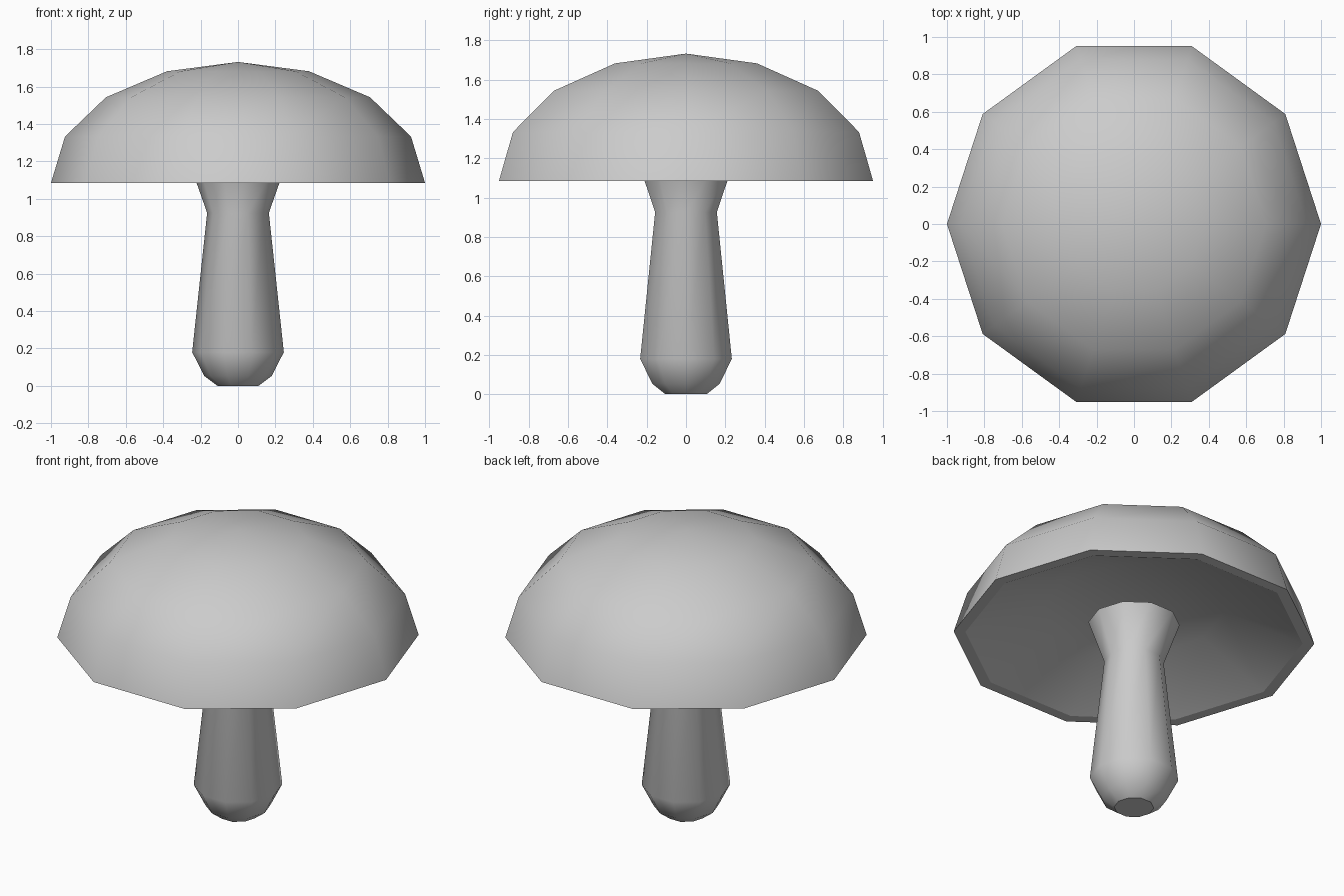
import bpy, bmesh, math

if "Cube" in bpy.data.objects:
    bpy.data.objects.remove(bpy.data.objects["Cube"])

SIDES = 10


def lathe(name, profile, sharp_rings=()):
    """Spin (radius, z) points round z; rings listed in sharp_rings get hard edges."""
    bm = bmesh.new()
    rings = []
    for r, z in profile:
        if r == 0:
            rings.append([bm.verts.new((0, 0, z))] * SIDES)
            continue
        angles = [2 * math.pi * i / SIDES for i in range(SIDES)]
        rings.append([bm.verts.new((r * math.cos(a), r * math.sin(a), z)) for a in angles])
    for low, high in zip(rings, rings[1:]):
        for i in range(SIDES):
            j = (i + 1) % SIDES
            corners = dict.fromkeys((low[i], low[j], high[j], high[i]))
            bm.faces.new(list(corners)).smooth = True
    for k in sharp_rings:
        for i in range(SIDES):
            bm.edges.get((rings[k][i], rings[k][(i + 1) % SIDES])).smooth = False
    bmesh.ops.recalc_face_normals(bm, faces=bm.faces)
    mesh = bpy.data.meshes.new(name)
    bm.to_mesh(mesh)
    bm.free()
    obj = bpy.data.objects.new(name, mesh)
    bpy.context.collection.objects.link(obj)
    return obj


# Stem: rounded foot, taper, flared neck ending inside the hollow cap
lathe("stem", [(0, 0), (0.11, 0), (0.18, 0.053), (0.245, 0.18),
               (0.165, 0.925), (0.253, 1.175), (0, 1.175)], sharp_rings=(1, 5))

# Cap: hollow underside, flat rim, faceted dome
lathe("cap", [(0, 1.32), (0.5, 1.27), (0.935, 1.085), (1.0, 1.085),
              (0.925, 1.333), (0.706, 1.543), (0.38, 1.682), (0, 1.732)],
      sharp_rings=(2, 3))
